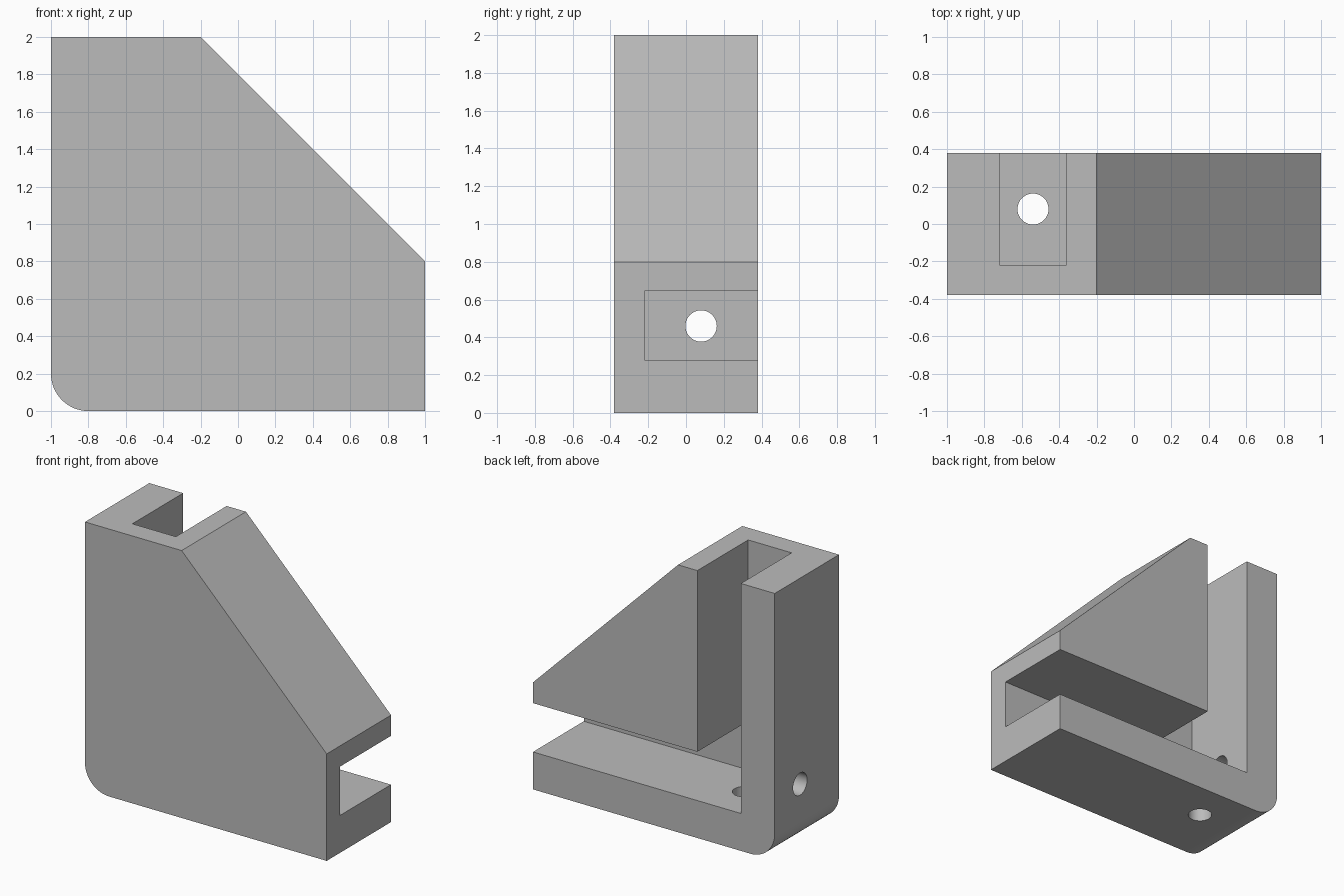
import bpy, bmesh, math
from mathutils import Matrix

old = bpy.data.objects.get("Cube")
if old:
    bpy.data.objects.remove(old, do_unlink=True)

HALF_DEPTH = 0.38
CHANNEL_FRONT = -0.22
HOLE_R, HOLE_Y = 0.083, 0.08

grey = bpy.data.materials.new("plain grey")
grey.use_nodes = True
colour = (0.5, 0.5, 0.5, 1)
grey.diffuse_color = colour
grey.node_tree.nodes["Principled BSDF"].inputs["Base Color"].default_value = colour


def finish(name, bm):
    bmesh.ops.recalc_face_normals(bm, faces=bm.faces)
    mesh = bpy.data.meshes.new(name)
    bm.to_mesh(mesh)
    bm.free()
    mesh.materials.append(grey)
    ob = bpy.data.objects.new(name, mesh)
    bpy.context.collection.objects.link(ob)
    return ob


def extrude_profile(name, outline, y0, y1):
    """Extrude an x-z outline from y0 to y1."""
    bm = bmesh.new()
    face = bm.faces.new([bm.verts.new((x, y0, z)) for x, z in outline])
    side = bmesh.ops.extrude_face_region(bm, geom=[face])["geom"]
    bmesh.ops.translate(bm, vec=(0, y1 - y0, 0),
                        verts=[v for v in side if isinstance(v, bmesh.types.BMVert)])
    return finish(name, bm)


def drill(name, centre, axis):
    bm = bmesh.new()
    turn = Matrix.Rotation(math.pi / 2, 4, "Y") if axis == "X" else Matrix()
    bmesh.ops.create_cone(bm, cap_ends=True, segments=48, radius1=HOLE_R,
                          radius2=HOLE_R, depth=0.5,
                          matrix=Matrix.Translation(centre) @ turn)
    return finish(name, bm)


# Solid body with a rounded lower corner and a sloped upper corner
R = 0.2
arc = [(-1 + R - R * math.cos(a), R - R * math.sin(a))
       for a in (math.pi / 2 * i / 16 for i in range(17))]
body = extrude_profile("bracket_body", arc + [(1, 0), (1, 0.8), (-0.2, 2), (-1, 2)],
                       -HALF_DEPTH, HALF_DEPTH)

# L-shaped channel, open at the back, top and left end
channel = [(-0.72, 0.28), (1.2, 0.28), (1.2, 0.645), (-0.36, 0.645),
           (-0.36, 2.2), (-0.72, 2.2)]
cutters = [
    extrude_profile("channel_cutter", channel, CHANNEL_FRONT, 0.6),
    drill("floor_hole_cutter", (-0.54, HOLE_Y, 0.15), "Z"),
    drill("wall_hole_cutter", (-0.85, HOLE_Y, 0.46), "X"),
]

# Cut the channel and the screw holes
bpy.ops.object.select_all(action="DESELECT")
body.select_set(True)
bpy.context.view_layer.objects.active = body
for cutter in cutters:
    cutter.hide_render = True
    mod = body.modifiers.new(cutter.name, "BOOLEAN")
    mod.operation = "DIFFERENCE"
    mod.solver = "EXACT"
    mod.object = cutter
    bpy.ops.object.modifier_apply(modifier=mod.name)
    bpy.data.objects.remove(cutter, do_unlink=True)

bpy.ops.object.shade_smooth_by_angle(angle=math.radians(30))
